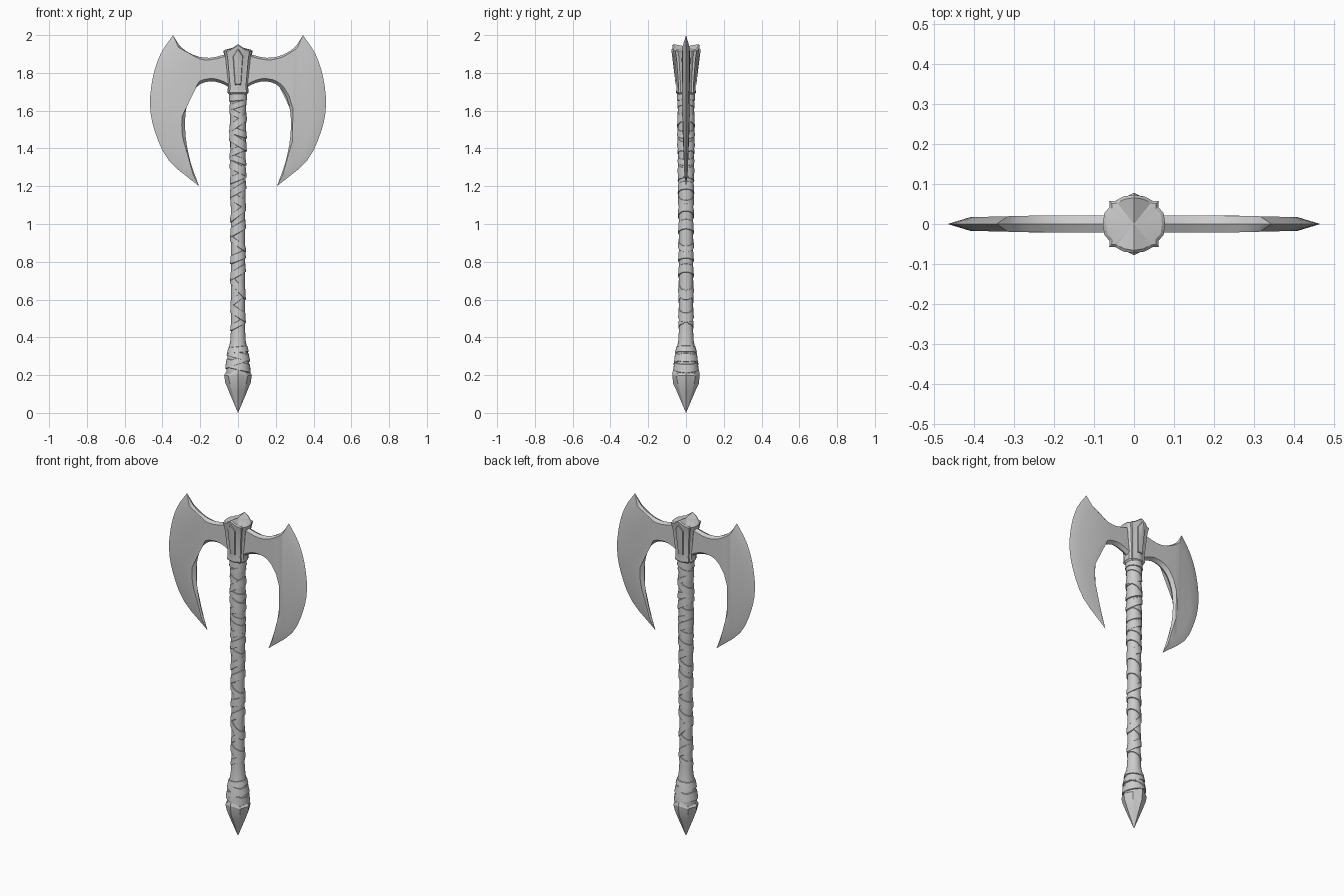
import bpy, bmesh, math, random
from mathutils import Vector

if "Cube" in bpy.data.objects:
    bpy.data.objects.remove(bpy.data.objects["Cube"])

random.seed(4)


def finish(name, bm, angle):
    bmesh.ops.remove_doubles(bm, verts=bm.verts, dist=1e-5)
    bmesh.ops.recalc_face_normals(bm, faces=bm.faces)
    mesh = bpy.data.meshes.new(name)
    bm.to_mesh(mesh)
    bm.free()
    ob = bpy.data.objects.new(name, mesh)
    bpy.context.collection.objects.link(ob)
    bpy.ops.object.select_all(action='DESELECT')
    ob.select_set(True)
    bpy.context.view_layer.objects.active = ob
    bpy.ops.object.shade_smooth_by_angle(angle=math.radians(angle))
    return ob


def loft(bm, rings, closed=False):
    """Skin a list of equal-length rings of points; a one-point ring makes a tip."""
    rows = [[bm.verts.new(p) for p in r] for r in rings]
    pairs = list(zip(rows, rows[1:] + rows[:1])) if closed else list(zip(rows, rows[1:]))
    for a, b in pairs:
        n = max(len(a), len(b))
        for i in range(n):
            j = (i + 1) % n
            if len(a) == 1:
                bm.faces.new((a[0], b[i], b[j]))
            elif len(b) == 1:
                bm.faces.new((a[i], a[j], b[0]))
            else:
                bm.faces.new((a[i], a[j], b[j], b[i]))


def spline(pts, steps=3):
    """Catmull-Rom curve through the points, last point left out."""
    v = [Vector(p) for p in pts]
    v = [2 * v[0] - v[1]] + v + [2 * v[-1] - v[-2]]
    out = []
    for a, b, c, d in zip(v, v[1:], v[2:], v[3:]):
        for k in range(steps):
            t = k / steps
            out.append(0.5 * (2 * b + (c - a) * t + (2 * a - 5 * b + 4 * c - d) * t * t
                              + (3 * b - a - 3 * c + d) * t ** 3))
    return out


# Blades: edge outline (x, z) paired with the matching flat-face outline (x, z)
TIP, POINT = (.344, 2.0, .315, 1.935), (.206, 1.2, .238, 1.262)
top = [(.04, 1.905, .04, 1.895), (.148, 1.88, .148, 1.869), (.23, 1.893, .228, 1.881),
       (.30, 1.935, .292, 1.917), TIP]
outer = [TIP, (.41, 1.90, .367, 1.86), (.45, 1.78, .398, 1.77), (.466, 1.63, .41, 1.65),
         (.44, 1.49, .385, 1.50), (.365, 1.335, .33, 1.37), POINT]
inner = [POINT, (.252, 1.33, .265, 1.36), (.278, 1.47, .296, 1.48), (.276, 1.6, .291, 1.61),
         (.247, 1.69, .258, 1.703), (.2, 1.74, .206, 1.755), (.143, 1.755, .143, 1.77),
         (.09, 1.745, .09, 1.76), (.04, 1.72, .04, 1.735)]
outline = [p for c in (top, outer, inner) for p in spline(c)] + [Vector(inner[-1])]

for s, name in ((-1, "blade_left"), (1, "blade_right")):
    bm = bmesh.new()
    rim = [bm.verts.new((s * p[0], 0, p[1])) for p in outline]
    n = len(rim)
    for side in (-1, 1):
        face = []
        for p in outline:
            thick = .021 * min(1, .4 + 2.2 * max(0, p[3] - 1.26)) - .004 * max(0, p[2] - .25) / .16
            face.append(bm.verts.new((s * p[2], side * thick, p[3])))
        for i in range(n):
            j = (i + 1) % n
            bm.faces.new((rim[i], rim[j], face[j], face[i]))
        cap = bm.faces.new(face)
        bmesh.ops.triangulate(bm, faces=[cap])
    finish(name, bm, 22)

# Head socket: ribbed cross-section, one quarter mirrored to four
quarter = [(.078, 0), (.074, .028), (.061, .042), (.062, .057), (.047, .058), (.026, .069)]
q2 = [(-x, y) for x, y in quarter[:0:-1]]
half = quarter + [(0, .073)] + q2 + [(-.078, 0)]
section = half + [(x, -y) for x, y in half[-2:0:-1]]


def socket_ring(scale, z, peak=0.0):
    ring = []
    for x, y in section:
        front = max(0, 1 - abs(x) / .05)
        ring.append((x * scale, y * scale, z + peak * front))
    return ring


bm = bmesh.new()
loft(bm, [[(0, 0, 1.68)], socket_ring(.6, 1.685), socket_ring(.72, 1.695), socket_ring(.68, 1.73),
          socket_ring(.87, 1.87), socket_ring(.93, 1.895, .01), socket_ring(1, 1.915, .03),
          socket_ring(.9, 1.922, .03), [(0, 0, 1.94)]])
finish("head_socket", bm, 25)

# Raised panels on the front and back of the socket
bm = bmesh.new()
for s in (-1, 1):
    shape = [(-.02, 1.73, .055), (.02, 1.73, .055), (.034, 1.895, .066), (0, 1.935, .078),
             (-.034, 1.895, .066)]
    base = [(x, s * (y - .02), z) for x, z, y in shape]
    raised = [(x * .7, s * y, 1.83 + (z - 1.83) * .9) for x, z, y in shape]
    loft(bm, [base, raised, [(0, s * .066, 1.83)]])
finish("socket_panels", bm, 20)

# Shaft
PROFILE = [(.19, .060), (.24, .062), (.30, .055), (.34, .049), (.38, .041), (.46, .036),
           (1.0, .037), (1.2, .040), (1.6, .042), (1.72, .044)]


def radius(z):
    for (z0, r0), (z1, r1) in zip(PROFILE, PROFILE[1:]):
        if z <= z1:
            return r0 + (r1 - r0) * max(0, z - z0) / (z1 - z0)
    return PROFILE[-1][1]


def circle(r, z, n=20):
    return [(r * math.cos(math.tau * i / n), r * math.sin(math.tau * i / n), z) for i in range(n)]


bm = bmesh.new()
loft(bm, [[(0, 0, .19)]] + [circle(r, z) for z, r in PROFILE] + [[(0, 0, 1.72)]])
finish("shaft", bm, 40)


# Leather wraps: tilted bands that cross each other on the front
def band(bm, z, tilt, width, lift):
    rows = []
    for dz, out in ((-.5, -.004), (-.42, lift), (.42, lift * .6), (.5, -.004)):
        ring = []
        for i in range(24):
            a = math.tau * i / 24
            zz = z + dz * width + tilt * radius(z) * math.cos(a)
            r = radius(zz) + out
            ring.append((r * math.cos(a), r * math.sin(a), zz))
        rows.append(ring)
    loft(bm, rows, closed=True)


bm = bmesh.new()
z, sign = .47, 1
while z < 1.64:
    dense = z > 1.2
    band(bm, z, sign * random.uniform(.35, .8 if dense else 1.25),
         random.uniform(.035, .06), random.uniform(.003, .006))
    z += random.uniform(.035, .055) if dense else random.uniform(.055, .085)
    sign = -sign if random.random() < .75 else sign
band(bm, 1.675, .1, .05, .006)
finish("grip_wraps", bm, 35)

bm = bmesh.new()
for z, tilt, width in ((.25, -.25, .05), (.275, .4, .04), (.305, -.3, .04), (.335, .1, .035)):
    band(bm, z, tilt, width, .006)
finish("collar_wraps", bm, 35)

# Faceted pommel spike with a zigzag upper rim
bm = bmesh.new()


def octagon(r, z, zig=0.0, pinch=0.0):
    return [((r - pinch * (i % 2)) * math.cos(math.tau * i / 8),
             (r - pinch * (i % 2)) * math.sin(math.tau * i / 8),
             z + (zig if i in (2, 6) else zig * .3 if i % 2 == 0 else 0)) for i in range(8)]


loft(bm, [[(0, 0, .2)], octagon(.064, .205, .038), octagon(.073, .196, .012, .002),
          octagon(.068, .165, -.01, .004), octagon(.047, .11, 0, .003), [(0, 0, 0)]])
finish("pommel", bm, 15)
